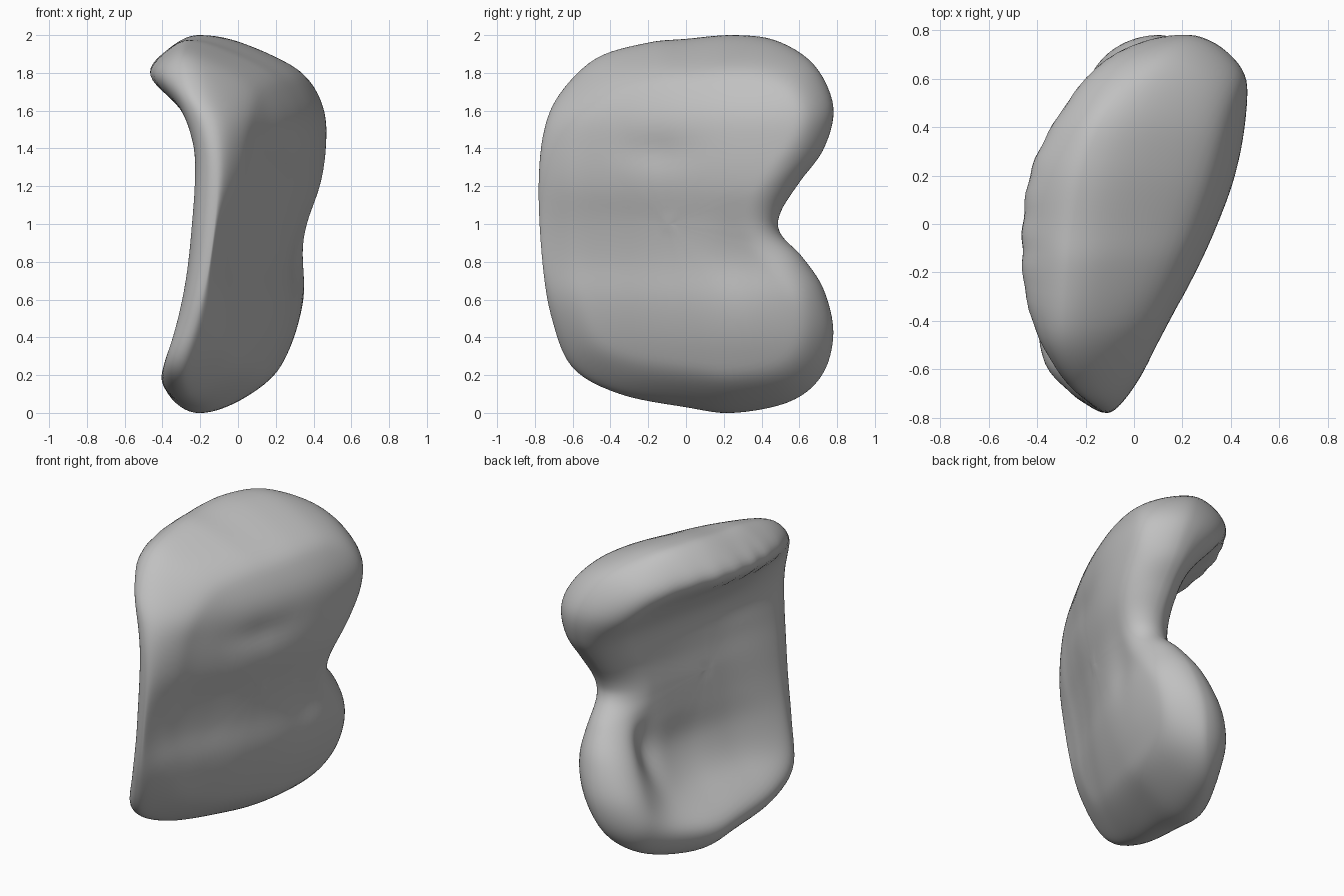
import bpy, bmesh, math
from mathutils import Vector, kdtree

default_cube = bpy.data.objects.get("Cube")
if default_cube:
    bpy.data.objects.remove(default_cube, do_unlink=True)

SPOKES, RINGS, FINE = 144, 36, 8
HUB = Vector((-0.1, 1.0))


def curve(values, position, closed=False):
    """Smooth curve through evenly spaced numbers or vectors."""
    count = len(values)
    if not closed:
        position = max(0.0, min(position, count - 1.0001))
    start = math.floor(position)
    t = position - start

    def pick(i):
        return values[i % count] if closed else values[max(0, min(i, count - 1))]

    a, b, c, d = (pick(start + step) for step in (-1, 0, 1, 2))
    return b + (c - a) * (t / 2) + (a * 2 - b * 5 + c * 4 - d) * (t * t / 2) \
        + (b * 3 - a - c * 3 + d) * (t ** 3 / 2)


def bump(y, z, centre_y, centre_z, size_y, size_z):
    return math.exp(-((y - centre_y) / size_y) ** 2 - ((z - centre_z) / size_z) ** 2)


# Notched rim of the slab: y, z and the x of its edge line
rim = [Vector(p) for p in (
    (-.78, 1.2, -.11), (-.75, 1.5, -.14), (-.66, 1.7, -.23), (-.47, 1.88, -.28),
    (-.2, 1.96, -.27), (0, 1.98, -.25), (.25, 2, -.2), (.48, 1.97, -.1),
    (.68, 1.84, .08), (.78, 1.62, .2), (.73, 1.4, .25), (.6, 1.22, .25),
    (.5, 1.06, .24), (.5, .95, .22), (.62, .82, .19), (.73, .65, .15),
    (.78, .42, .1), (.72, .2, .04), (.55, .06, -.08), (.25, 0, -.2),
    (0, .03, -.22), (-.35, .1, -.28), (-.6, .24, -.3), (-.71, .5, -.22),
    (-.76, .8, -.15))]

# Convex face: height profile plus its sweep from front to back
outer_height = (.12, .21, .295, .345, .355, .39, .445, .465, .455, .36, .2)
outer_sweep = (-.48, -.42, -.32, -.21, -.12, -.05, -.01, 0, -.04)

# Hollow face: height profiles at four stations from front to back
inner_stations = (
    (-.5, -.45, -.36, -.3, -.265, -.245, -.23, -.235, -.3, -.42, -.4),
    (-.48, -.42, -.22, -.14, -.125, -.115, -.1, -.12, -.29, -.475, -.42),
    (-.42, -.36, -.13, -.02, -.01, 0, .01, -.02, -.2, -.435, -.42),
    (-.24, -.22, -.15, -.06, .03, .09, .1, .06, -.1, -.27, -.28))


def outer_face(y, z):
    x = curve(outer_height, z * 5) + curve(outer_sweep, (y + 0.8) * 5)
    x -= 0.02 * bump(y, z, 0.25, 0.8, 0.12, 0.2)
    return x - 0.02 * bump(y, z, -0.15, 1.38, 0.18, 0.08)


def inner_face(y, z):
    across = [curve(profile, z * 5) for profile in inner_stations]
    x = curve(across, (y + 0.6) / 0.4)
    x += 0.06 * bump(y, z, 0.4, 0.65, 0.1, 0.18)
    return x + 0.007 * math.sin(y * 42) * bump(y, z, 0, 1.8, 0.6, 0.12)


# Dense rim samples give the distance used to round the edge
rim_samples = SPOKES * FINE
nearest = kdtree.KDTree(rim_samples)
dense = [curve(rim, i * len(rim) / rim_samples, True) for i in range(rim_samples)]
for i, point in enumerate(dense):
    nearest.insert((point.x, point.y, 0), i)
nearest.balance()
edge = dense[::FINE]

bm = bmesh.new()
edge_ring = [bm.verts.new((p.z, p.x, p.y)) for p in edge]


def build_face(face_x, flip):
    """Fill one side of the slab with rings running from rim to hub."""
    def add(faces_verts):
        bm.faces.new(faces_verts[::-1] if flip else faces_verts)

    previous = edge_ring
    for ring in range(RINGS - 1, 0, -1):
        reach = math.sin(math.pi / 2 * ring / RINGS)
        current = []
        for p in edge:
            y, z = HUB.lerp(p.xy, reach)
            # Blunt edges at mid height, softer towards the top and bottom
            rounding = 0.18 + 0.14 * (z - 1) ** 4
            depth = min(nearest.find((y, z, 0))[2] / rounding, 1)
            fullness = math.sqrt(1 - (1 - depth) ** 2)
            x = p.z + (face_x(y, z) - p.z) * fullness
            current.append(bm.verts.new((x, y, z)))
        for i in range(SPOKES):
            j = (i + 1) % SPOKES
            add([previous[i], previous[j], current[j], current[i]])
        previous = current
    hub = bm.verts.new((face_x(*HUB), *HUB))
    for i in range(SPOKES):
        add([previous[i], previous[(i + 1) % SPOKES], hub])


build_face(outer_face, True)
build_face(inner_face, False)

# Soften small creases while leaving the rim in place
rim_set = set(edge_ring)
loose = [v for v in bm.verts if v not in rim_set]
for _ in range(3):
    bmesh.ops.smooth_vert(bm, verts=loose, factor=0.4,
                          use_axis_x=True, use_axis_y=False, use_axis_z=False)
bmesh.ops.recalc_face_normals(bm, faces=bm.faces)

mesh = bpy.data.meshes.new("curved_slab")
bm.to_mesh(mesh)
bm.free()
slab = bpy.data.objects.new("curved_slab", mesh)
bpy.context.collection.objects.link(slab)
for polygon in mesh.polygons:
    polygon.use_smooth = True

# Single plain grey
grey = bpy.data.materials.new("plain_grey")
grey.use_nodes = True
colour = (0.53, 0.53, 0.53, 1)
grey.diffuse_color = colour
grey.node_tree.nodes["Principled BSDF"].inputs["Base Color"].default_value = colour
mesh.materials.append(grey)
